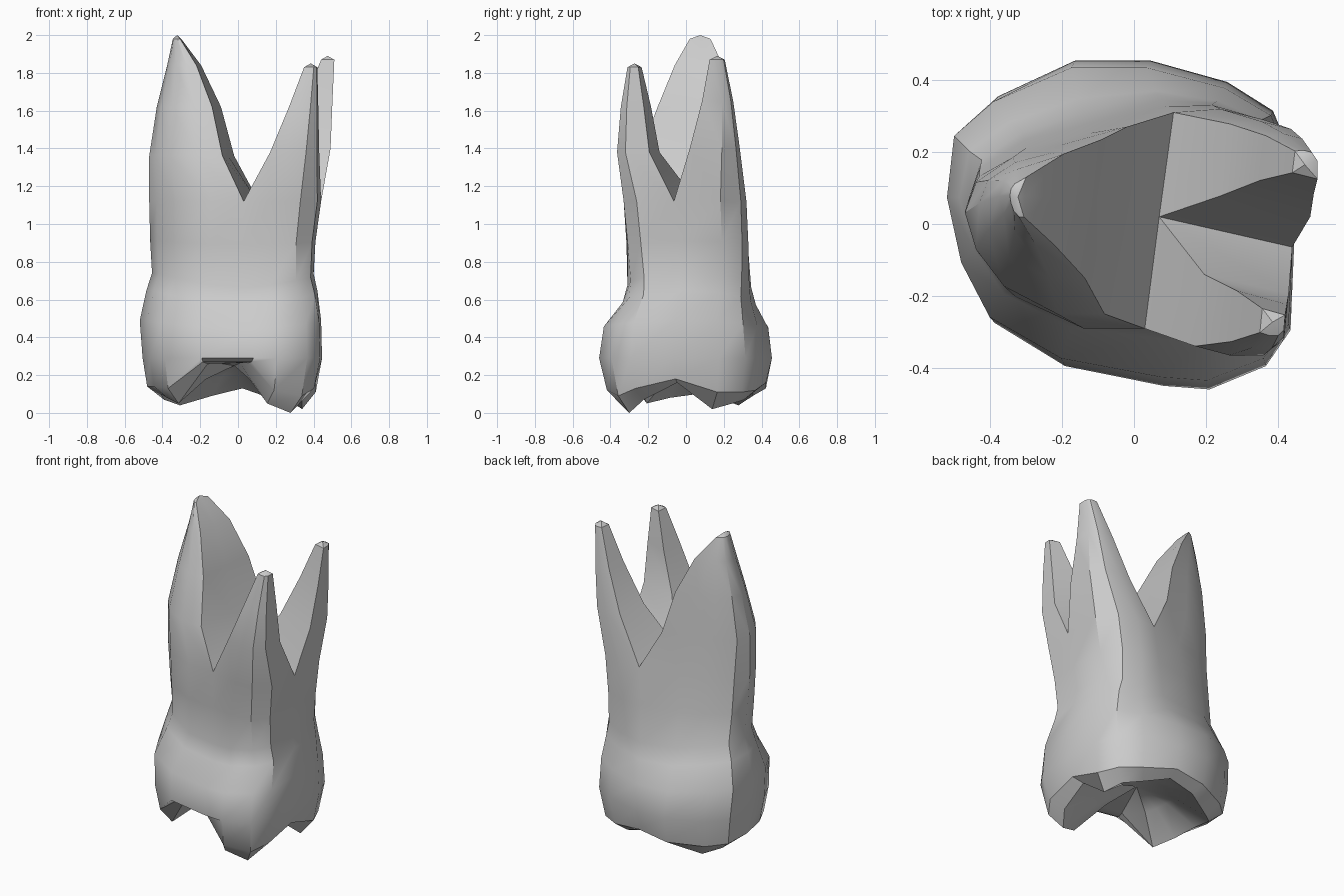
import bpy, bmesh, math
from mathutils import Vector

if "Cube" in bpy.data.objects:
    bpy.data.objects.remove(bpy.data.objects["Cube"], do_unlink=True)

# Matching outlines of the crown belly and of the neck, clockwise from -x
CROWN = [(-.52, .08), (-.50, .26), (-.39, .36), (-.17, .46), (.04, .46), (.26, .40),
         (.39, .32), (.45, .18), (.45, -.06), (.44, -.29), (.37, -.39), (.21, -.455),
         (.08, -.445), (-.20, -.39), (-.40, -.27), (-.48, -.11)]
NECK = [(-.47, .04), (-.43, .14), (-.30, .22), (-.13, .26), (.11, .32), (.24, .33),
        (.36, .30), (.44, .19), (.44, -.06), (.42, -.26), (.33, -.33), (.18, -.33),
        (.03, -.29), (-.14, -.29), (-.33, -.20), (-.43, -.08)]
N = len(CROWN)
bm = bmesh.new()


def fit(points, x0, x1, y0, y1):
    """Stretch an outline so that it fills the given box."""
    xs, ys = [p[0] for p in points], [p[1] for p in points]
    ax, bx, ay, by = min(xs), max(xs), min(ys), max(ys)
    return [(x0 + (p[0] - ax) / (bx - ax) * (x1 - x0),
             y0 + (p[1] - ay) / (by - ay) * (y1 - y0)) for p in points]


def ring(points, heights):
    return [bm.verts.new((p[0], p[1], z)) for p, z in zip(points, heights)]


def bridge(a, b):
    for i in range(len(a)):
        j = (i + 1) % len(a)
        bm.faces.new((a[i], a[j], b[j], b[i]))


def fan(loop, tip):
    v = bm.verts.new(tip)
    for i in range(len(loop)):
        bm.faces.new((loop[i], loop[(i + 1) % len(loop)], v))


# Trunk and crown belly: height, box, blend from neck to crown, waviness
stages = [(1.12, -.47, .44, -.33, .32, 0, 0),
          (.90, -.465, .41, -.315, .33, .1, .01),
          (.70, -.455, .40, -.31, .345, .3, .04),
          (.61, -.485, .42, -.335, .37, .6, .04),
          (.47, -.52, .44, -.435, .435, 1, .02),
          (.29, -.505, .445, -.46, .455, 1, 0)]
rings = []
for z, x0, x1, y0, y1, t, wave in stages:
    mix = [Vector(a).lerp(Vector(b), t) for a, b in zip(NECK, CROWN)]
    hs = [z + wave * math.cos(2 * math.atan2(p.y, p.x)) for p in mix]
    rings.append(ring(fit(mix, x0, x1, y0, y1), hs))

# Chewing surface: outer rim, cusps and inner slope, with a notch at the front
rim = [.14, .13, .12, .13, .16, .12, .11, .11, .18, .13, .09, .12, .27, .27, .13, .14]
cusps = [.10, .07, .04, .09, .13, .07, .05, .02, .16, .07, 0, .05, .265, .26, .05, .08]
slope = [.19 + .4 * (z - .08) for z in cusps]
for size, heights in ((.92, rim), (.77, cusps), (.38, slope)):
    pts = [(-.03 + (x + .03) * size, y * size) for x, y in CROWN]
    rings.append(ring(pts, heights))
for a, b in zip(rings, rings[1:]):
    bridge(a, b)
fan(rings[-1], (-.02, 0, .25))

# Three roots fork from the trunk and share one vertex at the fork
fork = bm.verts.new((.07, .02, 1.17))


def root(first, last, boxes):
    base = [rings[0][i % N] for i in range(first, last + 1)] + [fork]
    outline = [(v.co.x, v.co.y) for v in base]
    loop = base
    for z, x0, x1, y0, y1 in boxes:
        nxt = ring(fit(outline, x0, x1, y0, y1), [z] * len(base))
        bridge(loop, nxt)
        loop = nxt
    z, x0, x1, y0, y1 = boxes[-1]
    fan(loop, ((x0 + x1) / 2, (y0 + y1) / 2, z + .02))


# Broad root
root(12, 20, [(1.36, -.47, -.02, -.25, .27), (1.62, -.43, -.09, -.15, .235),
              (1.84, -.375, -.195, -.06, .195), (1.98, -.345, -.30, .02, .13)])
# Slim front root
root(8, 12, [(1.38, .17, .43, -.365, -.14), (1.62, .27, .425, -.345, -.185),
             (1.83, .35, .42, -.31, -.235)])
# Slim back root
root(4, 8, [(1.40, .24, .49, .02, .285), (1.65, .35, .50, .085, .25),
            (1.87, .44, .51, .125, .205)])

bmesh.ops.recalc_face_normals(bm, faces=bm.faces)
mesh = bpy.data.meshes.new("molar_tooth")
bm.to_mesh(mesh)
bm.free()
tooth = bpy.data.objects.new("molar_tooth", mesh)
bpy.context.collection.objects.link(tooth)

# Plain grey material
color = (.6, .6, .6, 1)
mat = bpy.data.materials.new("light grey")
mat.use_nodes = True
mat.diffuse_color = color
mat.node_tree.nodes["Principled BSDF"].inputs["Base Color"].default_value = color
mesh.materials.append(mat)

bpy.ops.object.select_all(action="DESELECT")
tooth.select_set(True)
bpy.context.view_layer.objects.active = tooth
bpy.ops.object.shade_smooth_by_angle(angle=math.radians(35))
